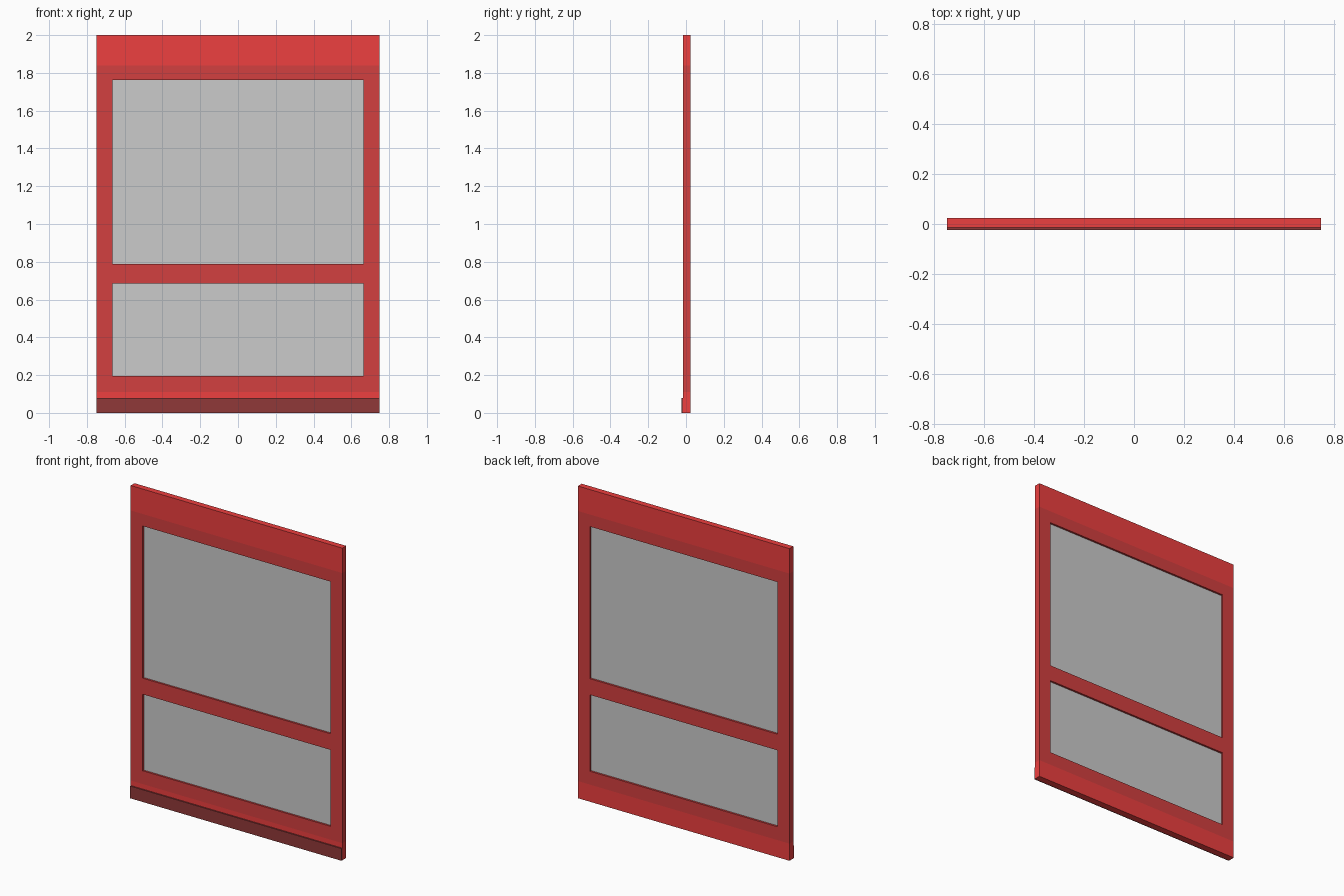
import bpy
import bmesh
from mathutils import Matrix, Vector

if "Cube" in bpy.data.objects:
    bpy.data.objects.remove(bpy.data.objects["Cube"])


def paint(name, rgb):
    mat = bpy.data.materials.new(name)
    mat.diffuse_color = (*rgb, 1)
    mat.use_nodes = True
    mat.node_tree.nodes["Principled BSDF"].inputs["Base Color"].default_value = mat.diffuse_color
    return mat


def box(name, x, y, z, mat=None):
    """Box from (min, max) ranges on each axis."""
    bm = bmesh.new()
    size = Vector([r[1] - r[0] for r in (x, y, z)])
    centre = Vector([(r[0] + r[1]) / 2 for r in (x, y, z)])
    bmesh.ops.create_cube(bm, size=1, matrix=Matrix.Translation(centre) @ Matrix.Diagonal((*size, 1)))
    mesh = bpy.data.meshes.new(name)
    bm.to_mesh(mesh)
    bm.free()
    if mat:
        mesh.materials.append(mat)
    obj = bpy.data.objects.new(name, mesh)
    bpy.context.collection.objects.link(obj)
    return obj


bright = paint("bright_red", (0.85, 0.05, 0.05))
red = paint("frame_red", (0.65, 0.05, 0.05))
dark = paint("dark_red", (0.28, 0.04, 0.04))

W, OPEN = 0.75, 0.665           # half width of the panel and of the opening
DEPTH = (-0.015, 0.0235)        # front and back of the frame
FULL, INNER = (-W, W), (-OPEN, OPEN)

# Bright bands at the head and foot
box("head_band", FULL, DEPTH, (1.84, 2.0), bright)
box("foot_band", FULL, DEPTH, (0, 0.11), bright)

# Frame: two stiles with rails between them
for side, x in (("left", (-W, -OPEN)), ("right", (OPEN, W))):
    box(side + "_stile", x, DEPTH, (0.11, 1.84), red)
for name, z in (("bottom_rail", (0.11, 0.195)), ("middle_rail", (0.685, 0.788)), ("top_rail", (1.763, 1.84))):
    box(name, INNER, DEPTH, z, red)

# Panes recessed on both sides
for name, z in (("lower_pane", (0.195, 0.685)), ("upper_pane", (0.788, 1.763))):
    box(name, INNER, (-0.003, 0.011), z)

# Kick strip on the front
box("kick_strip", FULL, (-0.0235, -0.015), (0, 0.078), dark)
